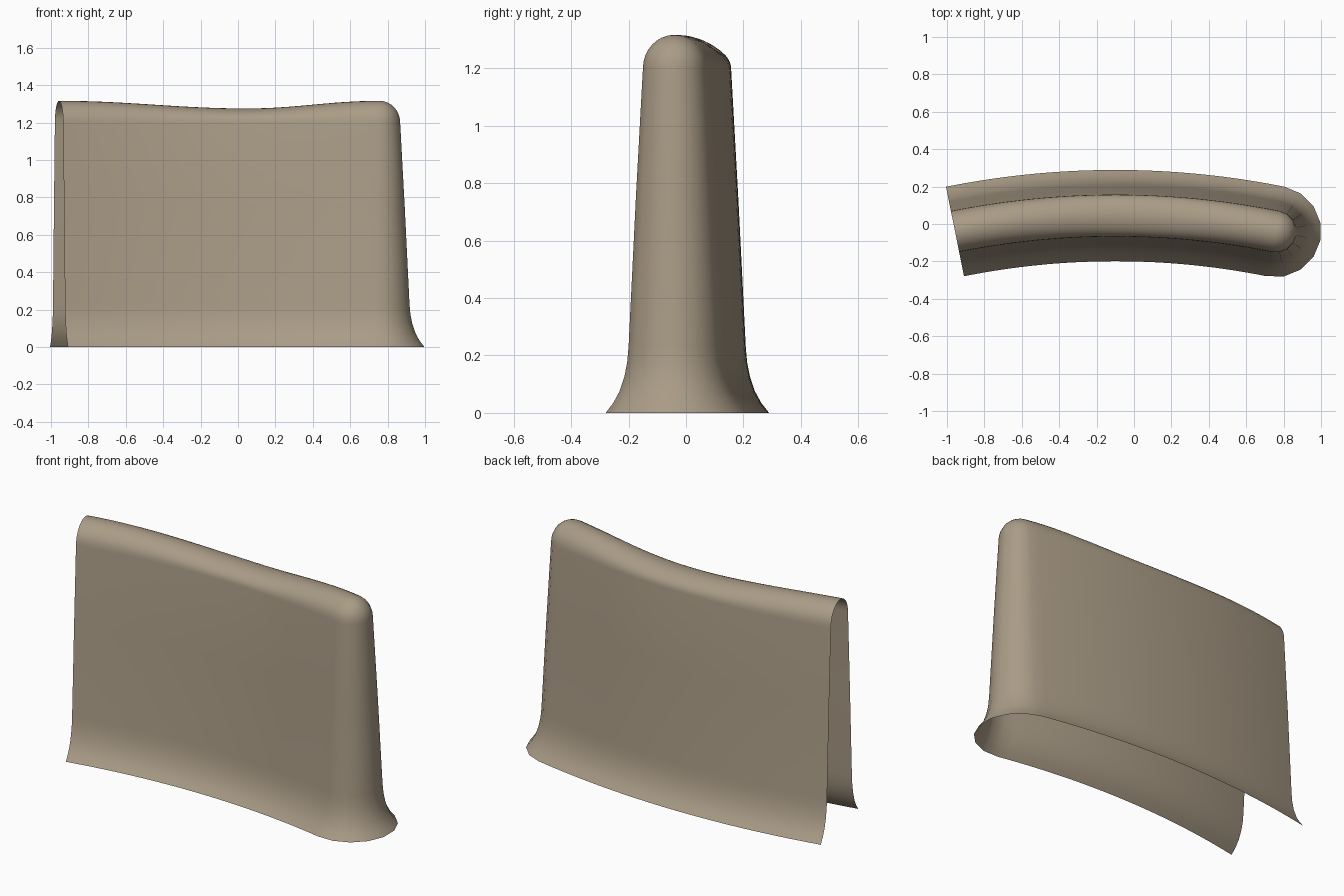
import bpy, bmesh
from math import sin, cos, pi, asin
from mathutils import Vector

if "Cube" in bpy.data.objects:
    bpy.data.objects.remove(bpy.data.objects["Cube"])

R = 4.36                                  # plan radius of the curved wall
CENTRE = Vector((-0.1, 0.045 - R))
A = asin(0.857 / R)                       # half sweep angle
N, CAP, ROUND = 28, 8, 8
Z_SHOULDER, RISE, DIP = 1.2, 0.116, 0.041

# half width against height: flared foot, tapering wall
profile = [(0.244, 0), (0.217, 0.035), (0.195, 0.075), (0.178, 0.125),
           (0.168, 0.175), (0.163, 0.23), (0.137, 0.75), (0.112, Z_SHOULDER)]


def station(a, turn):
    """Centreline point, outward direction and crown rise."""
    radial = Vector((sin(a), cos(a)))
    p = CENTRE + R * radial
    d = Vector((sin(a + turn), cos(a + turn)))
    t = (p.x - 0.05) / (1.0 if p.x < 0.05 else 0.70)
    dip = DIP * cos(min(1, abs(t)) * pi / 2) ** 2
    return p, d, RISE - dip


# back side, rounded right end, front side
angles = [-A + 2 * A * i / N for i in range(N + 1)]
path = [station(a, 0) for a in angles]
path += [station(A, pi * k / CAP) for k in range(1, CAP)]
path += [station(a, pi) for a in reversed(angles)]

# open shell: every station is the profile plus a rounded crown
bm = bmesh.new()
columns = []
for p, d, rise in path:
    pts = list(profile)
    for k in range(1, ROUND + 1):
        q = pi / 2 * k / ROUND
        pts.append((0.112 * cos(q), Z_SHOULDER + rise * sin(q)))
    columns.append([bm.verts.new((*(p + d * w), z)) for w, z in pts])
for c0, c1 in zip(columns, columns[1:]):
    for j in range(len(c0) - 1):
        bm.faces.new((c0[j], c0[j + 1], c1[j + 1], c1[j]))
bmesh.ops.remove_doubles(bm, verts=bm.verts, dist=1e-4)

mesh = bpy.data.meshes.new("curved_wall_shell")
bm.to_mesh(mesh)
bm.free()
mesh.shade_smooth()
wall = bpy.data.objects.new("curved_wall_shell", mesh)
bpy.context.collection.objects.link(wall)

# stone brown finish
mat = bpy.data.materials.new("tan_shell")
mat.diffuse_color = (0.40, 0.33, 0.24, 1)
mat.use_nodes = True
mat.node_tree.nodes["Principled BSDF"].inputs["Base Color"].default_value = mat.diffuse_color
mesh.materials.append(mat)
